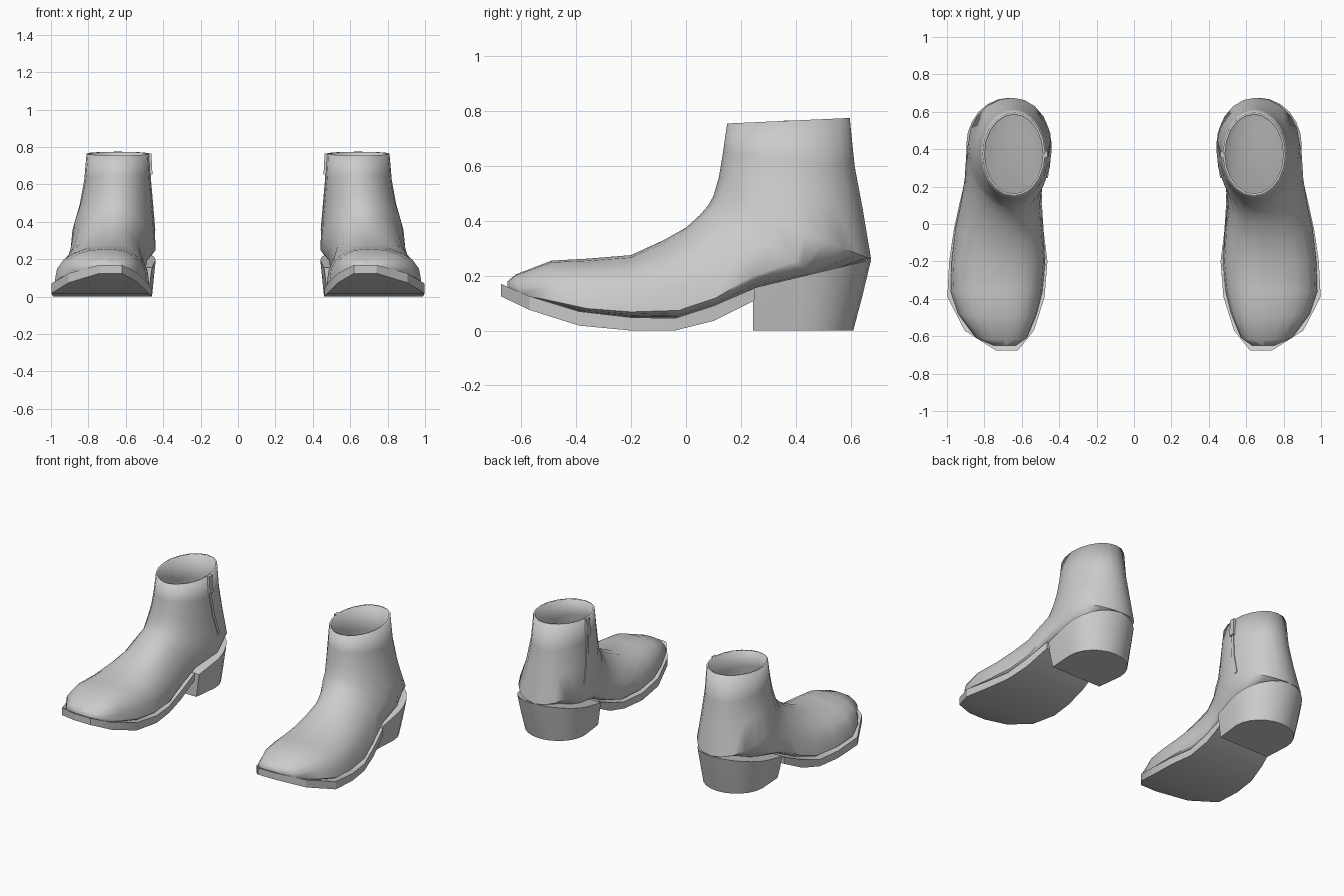
import bpy, bmesh, math
from mathutils import Vector

if "Cube" in bpy.data.objects:
    bpy.data.objects.remove(bpy.data.objects["Cube"])


def loft(name, rings, cap_start=True, cap_end=True, wall=0.0, angle=35):
    """Skin closed rings, then mirror the part to the other boot."""
    bm = bmesh.new()
    vs = [[bm.verts.new(p) for p in r] for r in rings]
    n = len(rings[0])
    for a, b in zip(vs, vs[1:]):
        for i in range(n):
            j = (i + 1) % n
            bm.faces.new((a[i], a[j], b[j], b[i]))
    if cap_start:
        bm.faces.new(vs[0][::-1])
    if cap_end:
        bm.faces.new(vs[-1])
    bmesh.ops.recalc_face_normals(bm, faces=bm.faces)
    me = bpy.data.meshes.new(name)
    bm.to_mesh(me)
    bm.free()
    ob = bpy.data.objects.new(name, me)
    bpy.context.collection.objects.link(ob)
    bpy.ops.object.select_all(action='DESELECT')
    ob.select_set(True)
    bpy.context.view_layer.objects.active = ob
    bpy.ops.object.shade_smooth_by_angle(angle=math.radians(angle))
    if wall:
        s = ob.modifiers.new("wall", 'SOLIDIFY')
        s.thickness, s.offset = wall, -1
    m = ob.modifiers.new("pair", 'MIRROR')
    m.use_mirror_merge = False
    return ob


def spow(v, p):
    return math.copysign(abs(v) ** p, v)


def section(ay, az, by, bz, xi, xo, ax, f, n, sides=20):
    """Tilted oval from crest (ay,az) to base (by,bz), widest at fraction f."""
    ring = []
    for k in range(sides):
        t = 2 * math.pi * k / sides
        c, s = spow(math.cos(t), 2 / n), spow(math.sin(t), 2 / n)
        u = f + s * ((1 - f) if s > 0 else f)
        x = ax + c * ((xo - ax) if c > 0 else (ax - xi))
        ring.append(Vector((x, by + (ay - by) * u, bz + (az - bz) * u)))
    return ring


# Upper: sections fan from upright at the toe to level at the shaft opening
upper = [section(*p) for p in (
    (-.65, .180, -.65, .15, .63, .75, .69, .20, 2.4),
    (-.62, .205, -.60, .12, .57, .85, .69, .15, 2.4),
    (-.49, .255, -.48, .09, .52, .94, .69, .10, 2.4),
    (-.36, .262, -.36, .06, .49, .98, .69, .10, 2.4),
    (-.20, .275, -.20, .045, .475, .975, .685, .10, 2.3),
    (-.08, .330, -.02, .045, .485, .955, .675, .10, 2.1),
)] + [section(*p) for p in (
    (0.0, .375, .12, .09, .50, .925, .665, .10, 2),
    (.05, .420, .28, .16, .485, .905, .66, .15, 2),
    (.08, .455, .48, .20, .44, .895, .655, .20, 2),
    (.10, .490, .675, .26, .445, .885, .65, .42, 2),
    (.12, .560, .645, .44, .457, .845, .645, .48, 2),
    (.135, .65, .615, .60, .468, .822, .643, .50, 2),
    (.15, .755, .597, .775, .475, .81, .642, .50, 2),
)]
loft("boot_upper", upper, cap_end=False, wall=.012, angle=50)

# Sole: y, inner x, outer x, bottom z, top z
sole = []
for y, xi, xo, zb, zt in (
        (-.675, .62, .74, .125, .17), (-.57, .535, .905, .075, .125),
        (-.39, .478, .998, .018, .07), (-.20, .463, .988, 0, .048),
        (-.04, .483, .965, 0, .045), (.10, .492, .935, .035, .09),
        (.25, .495, .90, .11, .155)):
    sole.append([(xi, y, zb), (xo, y, zb), (xo, y, zt), (xi, y, zt)])
loft("sole", sole, angle=30)


# Heel block: rounded back, flat breast, sloping seam at the top
def heel_ring(xi, xo, back, top):
    cx, hw = (xi + xo) / 2, (xo - xi) / 2
    pts = [(xo - .01, .245)]
    for k in range(13):
        a = math.pi * k / 12
        pts.append((cx + hw * math.cos(a), .42 + (back - .42) * math.sin(a)))
    pts.append((xi + .02, .245))
    return [(x, y, top * (.155 + (y - .245) * .24)) for x, y in pts]


loft("heel_block", [heel_ring(.46, .86, .61, 0), heel_ring(.45, .88, .643, .5),
                    heel_ring(.44, .897, .675, 1)], angle=40)


# Strips on the inner side of the shaft
def strip(name, path, width, depth):
    rings = []
    for p in path:
        rings.append([p + Vector((dx, dy, 0)) for dx, dy in (
            (.006, -width / 2), (-depth, -width / 2),
            (-depth, width / 2), (.006, width / 2))])
    loft(name, rings)


side = [r[10] for r in upper[9:]]
strip("side_zip", side, .022, .003)
top, low = side[-1], side[-1].lerp(side[-2], .8)
strip("pull_tab", [low, top], .035, .012)
